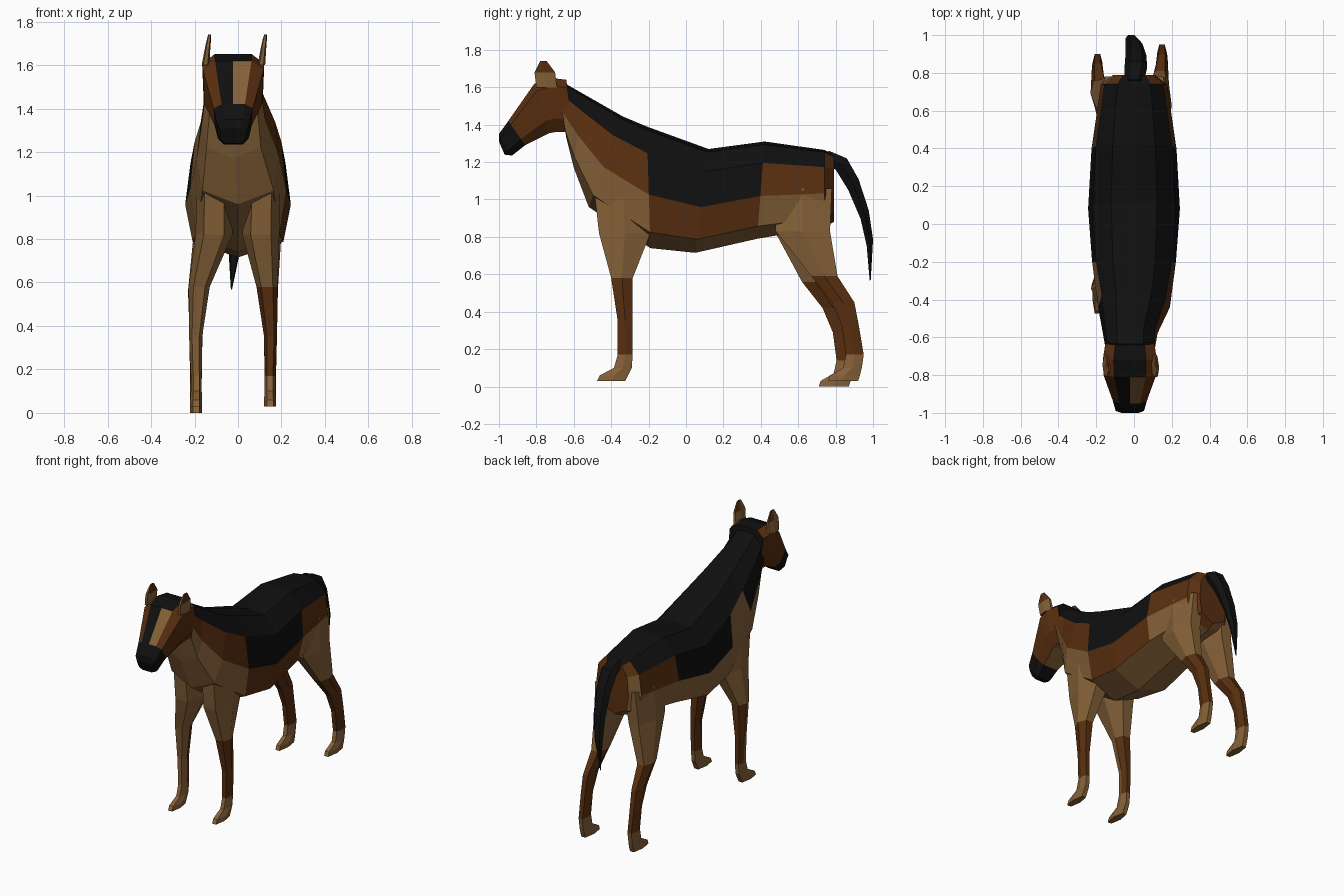
import bpy
import bmesh

default_cube = bpy.data.objects.get("Cube")
if default_cube:
    bpy.data.objects.remove(default_cube, do_unlink=True)

BLACK, BROWN, TAN = range(3)


def make_material(name, red, green, blue):
    material = bpy.data.materials.new(name)
    material.use_nodes = True
    color = (red, green, blue, 1)
    material.diffuse_color = color
    shader = material.node_tree.nodes["Principled BSDF"]
    shader.inputs["Base Color"].default_value = color
    shader.inputs["Roughness"].default_value = 0.9
    return material


MATERIALS = [
    make_material("black_coat", 0.005, 0.005, 0.005),
    make_material("brown_coat", 0.1, 0.028, 0.005),
    make_material("tan_coat", 0.235, 0.12, 0.04),
]


def loft(name, rings, paint, cap=TAN):
    """Skin closed rings; paint(segment, side) chooses each face's colour."""
    bm = bmesh.new()
    loops = [[bm.verts.new(point) for point in ring] for ring in rings]
    count = len(loops[0])
    for segment in range(len(loops) - 1):
        near, far = loops[segment], loops[segment + 1]
        for side in range(count):
            after = (side + 1) % count
            face = bm.faces.new((near[side], near[after], far[after], far[side]))
            face.material_index = paint(segment, side)
    for loop in (loops[0], loops[-1]):
        bm.faces.new(loop).material_index = cap
    bmesh.ops.recalc_face_normals(bm, faces=bm.faces)
    mesh = bpy.data.meshes.new(name)
    bm.to_mesh(mesh)
    bm.free()
    for material in MATERIALS:
        mesh.materials.append(material)
    obj = bpy.data.objects.new(name, mesh)
    bpy.context.collection.objects.link(obj)
    return obj


def slice_ring(profile, center, width, y_top, z_top, y_low, z_low):
    """Mirrored cross-section: profile holds (width share, drop share)."""
    half = [(center + width * w, y_top + (y_low - y_top) * t,
             z_top + (z_low - z_top) * t) for w, t in profile]
    mirrored = [(2 * center - x, y, z) for x, y, z in half[-2:0:-1]]
    return half + mirrored


def band_of(side, bands):
    """Band number counted from the top, and whether it is on the left."""
    left = side < bands
    return (side if left else 2 * bands - 1 - side), left


# Torso and neck: centre, half width, top y and z, bottom y and z
BODY_PROFILE = [(0, 0), (0.5, 0.03), (0.9, 0.22), (1, 0.56), (0.86, 0.87), (0, 1)]
BODY = [
    (-0.02, 0.13, -0.69, 1.645, -0.64, 1.33),
    (-0.02, 0.145, -0.55, 1.565, -0.6, 1.17),
    (0, 0.19, -0.34, 1.445, -0.52, 0.96),
    (0, 0.222, -0.21, 1.39, -0.19, 0.74),
    (0, 0.243, 0.12, 1.27, 0.05, 0.715),
    (0, 0.225, 0.42, 1.31, 0.38, 0.79),
    (0, 0.175, 0.74, 1.265, 0.74, 0.85),
    (0, 0.11, 0.79, 1.24, 0.79, 0.88),
]


def paint_body(segment, side):
    band, left = band_of(side, 5)
    if band < 2 and segment < 6:
        return BLACK
    if segment < 3:
        if band > 2:
            return TAN
        return BROWN if left else (TAN if segment == 2 else BLACK)
    if segment < 5 and band == 2 and not (segment == 5):
        return BLACK
    if segment < 5:
        return BROWN if band == 3 and left else TAN
    if segment == 5:
        return BROWN if band == 2 else TAN
    return BLACK if band == 0 else (BROWN if left or band < 2 else TAN)


loft("torso", [slice_ring(BODY_PROFILE, *row) for row in BODY], paint_body, BROWN)

# Head: crown, brow, muzzle base, nose
HEAD_PROFILE = [(0, 0), (0.6, 0), (1, 0.15), (0.95, 0.75), (0.6, 1), (0, 1)]
HEAD = [
    (-0.022, 0.13, -0.64, 1.64, -0.6, 1.36),
    (-0.022, 0.143, -0.72, 1.65, -0.7, 1.36),
    (-0.022, 0.14, -0.81, 1.62, -0.73, 1.355),
    (-0.022, 0.09, -0.95, 1.42, -0.86, 1.29),
    (-0.022, 0.075, -1.0, 1.35, -0.93, 1.235),
    (-0.022, 0.06, -1.0, 1.31, -0.97, 1.24),
]


def paint_head(segment, side):
    band, left = band_of(side, 5)
    if segment > 2:
        return BLACK
    if band == 0:
        return TAN if left and segment == 2 else BLACK
    return BROWN if band < 4 else TAN


loft("head", [slice_ring(HEAD_PROFILE, *row) for row in HEAD], paint_head, BLACK)

# Six-sided outline shared by legs, ears and tail, starting at the front
HEXAGON = [(-0.55, -1), (0.55, -1), (1, 0), (0.55, 1), (-0.55, 1), (-1, 0)]


def flat_ring(z, y_front, y_back, x_in, x_out):
    cx, cy = (x_in + x_out) / 2, (y_front + y_back) / 2
    hx, hy = abs(x_out - x_in) / 2, (y_back - y_front) / 2
    return [(cx + hx * u, cy + hy * v, z) for u, v in HEXAGON]


# Legs for the left side: height, front y, back y, inner x, outer x
FRONT_LEG = [
    (1.04, -0.49, -0.18, 0.03, 0.19),
    (0.82, -0.465, -0.19, 0.02, 0.19),
    (0.58, -0.4, -0.285, 0.085, 0.182),
    (0.35, -0.365, -0.285, 0.12, 0.18),
    (0.17, -0.365, -0.285, 0.122, 0.172),
    (0.1, -0.385, -0.29, 0.122, 0.172),
    (0.06, -0.46, -0.31, 0.12, 0.175),
    (0.03, -0.475, -0.325, 0.12, 0.175),
]
HIND_LEG = [
    (1.06, 0.46, 0.78, 0.03, 0.19),
    (0.83, 0.48, 0.77, 0.06, 0.2),
    (0.59, 0.67, 0.81, 0.09, 0.185),
    (0.45, 0.78, 0.9, 0.115, 0.18),
    (0.32, 0.835, 0.925, 0.12, 0.178),
    (0.17, 0.855, 0.95, 0.122, 0.175),
    (0.1, 0.84, 0.94, 0.122, 0.175),
    (0.06, 0.77, 0.93, 0.12, 0.175),
    (0.03, 0.76, 0.92, 0.12, 0.175),
]


def build_leg(name, table, sign, y_shift=0, z_shift=0):
    rings = []
    for z, front, back, inner, outer in table:
        # The right legs stand a little wider and further forward below
        low = min(1, max(0, (0.85 - z) * 4))
        spread = 0 if sign > 0 else 0.045 * low
        rings.append(flat_ring(z + z_shift * low, front + y_shift * low,
                               back + y_shift * low,
                               sign * (inner + spread), sign * (outer + spread)))
    paw_start = next(i for i, row in enumerate(table) if row[0] < 0.2)

    def paint(segment, side):
        pale_front = sign < 0 and table is FRONT_LEG and side in (0, 1, 5)
        return BROWN if 2 <= segment < paw_start and not pale_front else TAN

    loft(name, rings, paint)


build_leg("front_leg_left", FRONT_LEG, 1)
build_leg("front_leg_right", FRONT_LEG, -1)
build_leg("hind_leg_left", HIND_LEG, 1)
build_leg("hind_leg_right", HIND_LEG, -1, -0.05, -0.03)

# Ears: thin, pointed, pale at the front and base
EAR = [(1.6, -0.8, -0.69, 0, 0.035), (1.68, -0.81, -0.7, 0.015, 0.04),
       (1.72, -0.79, -0.73, 0.024, 0.043), (1.74, -0.78, -0.745, 0.03, 0.043)]
for name, x in (("ear_left", 0.09), ("ear_right", -0.167)):
    loft(name, [flat_ring(z, f, b, x + i, x + o) for z, f, b, i, o in EAR],
         lambda segment, side: TAN if segment == 0 or side in (0, 5) else BROWN,
         BROWN)

# Tail: x, y, z, half width, half thickness
TAIL = [(0, 0.74, 1.235, 0.05, 0.025), (0.01, 0.83, 1.19, 0.06, 0.03),
        (0.01, 0.895, 1.08, 0.055, 0.028), (0, 0.955, 0.92, 0.045, 0.022),
        (-0.015, 0.983, 0.77, 0.03, 0.017), (-0.03, 0.985, 0.57, 0.003, 0.003)]
loft("tail", [[(x + w * u, y + t * -v, z - t * v) for u, v in HEXAGON]
              for x, y, z, w, t in TAIL], lambda segment, side: BLACK, BLACK)
